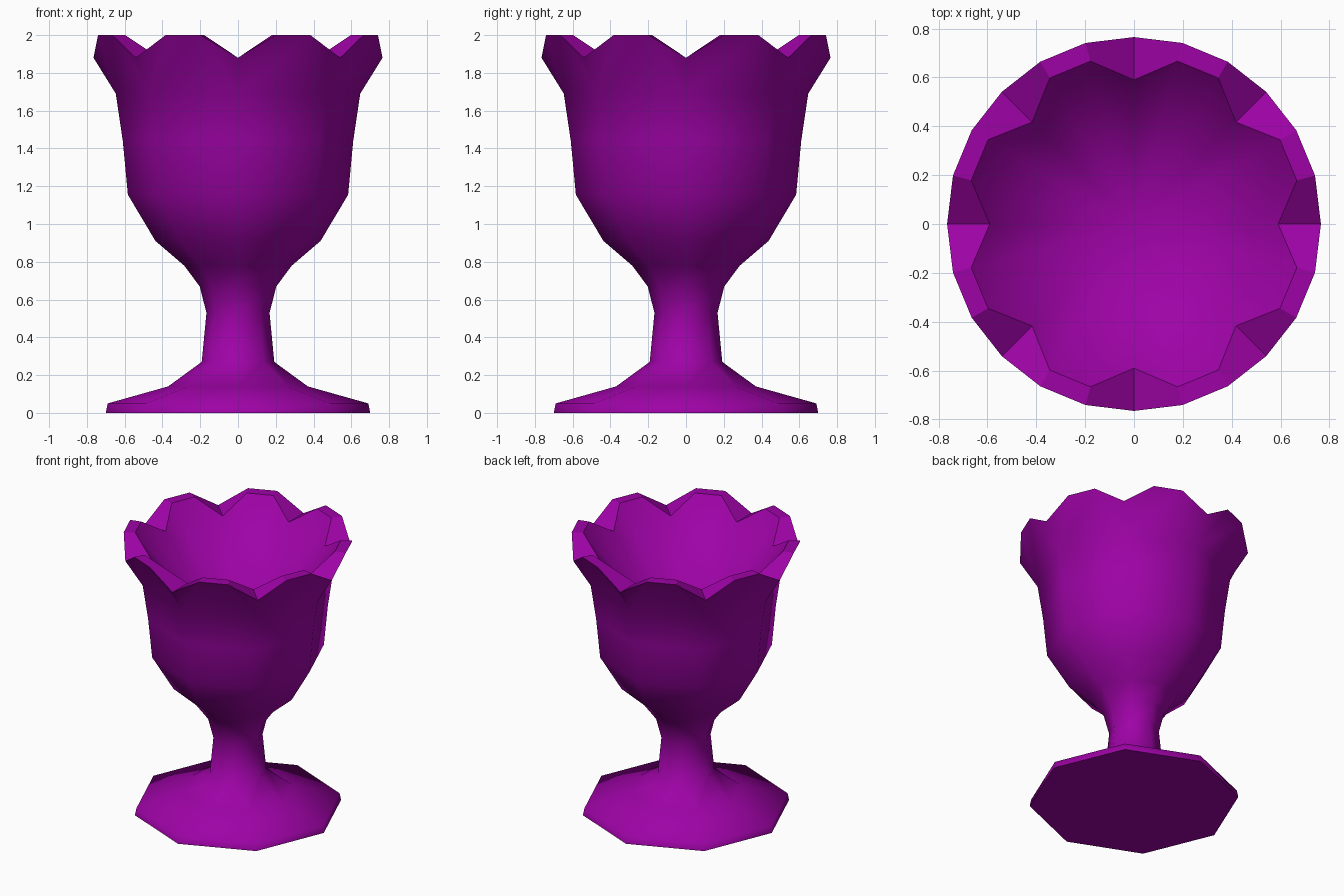
import bpy, bmesh
from math import sin, cos, radians

if "Cube" in bpy.data.objects:
    bpy.data.objects.remove(bpy.data.objects["Cube"])

SIDES = 8
# Outer profile (radius, z) from foot to shoulder
OUTER = [(0.70, 0.0), (0.69, 0.05), (0.37, 0.14), (0.192, 0.27), (0.167, 0.53),
         (0.203, 0.67), (0.285, 0.78), (0.437, 0.91), (0.583, 1.155),
         (0.61, 1.44), (0.647, 1.69)]

bm = bmesh.new()


def vert(r, deg, z):
    return bm.verts.new((r * cos(radians(deg)), r * sin(radians(deg)), z))


def octagon(r, z):
    return [vert(r, 45 * i, z) for i in range(SIDES)]


def petal_rim(notch_r, petal_r):
    # 24 points: a low notch at each corner, two raised petal points between
    return [vert(petal_r if i % 3 else notch_r, 15 * i, 2.0 if i % 3 else 1.88)
            for i in range(24)]


def bridge(a, b):
    n = len(a)
    return [bm.faces.new((a[i], a[(i + 1) % n], b[(i + 1) % n], b[i])) for i in range(n)]


def join_petals(ring, rim):
    # Each octagon side fans out to one petal
    for i in range(SIDES):
        a, b = ring[i], ring[(i + 1) % SIDES]
        n0, p1, p2, n1 = (rim[(3 * i + k) % 24] for k in range(4))
        for f in ((a, p1, n0), (a, b, p2, p1), (b, n1, p2)):
            bm.faces.new(f)


# Foot, stem and outer bowl
outer = [octagon(r, z) for r, z in OUTER]
for lo, hi in zip(outer, outer[1:]):
    bridge(lo, hi)
bm.faces.new(outer[0][::-1])

# Petal edge
rim_out = petal_rim(0.765, 0.767)
rim_in = petal_rim(0.59, 0.69)
join_petals(outer[-1], rim_out)
rim_faces = bridge(rim_out, rim_in)

# Conical inside of the bowl
floor = bm.verts.new((0, 0, 1.17))
for i in range(24):
    bm.faces.new((rim_in[i], rim_in[(i + 1) % 24], floor))

bmesh.ops.recalc_face_normals(bm, faces=bm.faces)
bm.faces.index_update()
rim_ids = [f.index for f in rim_faces]
mesh = bpy.data.meshes.new("goblet")
bm.to_mesh(mesh)
bm.free()

goblet = bpy.data.objects.new("goblet", mesh)
bpy.context.collection.objects.link(goblet)
bpy.context.view_layer.objects.active = goblet
goblet.select_set(True)
bpy.ops.object.shade_smooth_by_angle(angle=radians(66))
# Petal edge stays faceted, with crisp borders
for i in rim_ids:
    mesh.polygons[i].use_smooth = False

mat = bpy.data.materials.new("purple")
mat.diffuse_color = (0.34, 0.001, 0.38, 1)
mat.use_nodes = True
mat.node_tree.nodes["Principled BSDF"].inputs["Base Color"].default_value = mat.diffuse_color
mesh.materials.append(mat)
